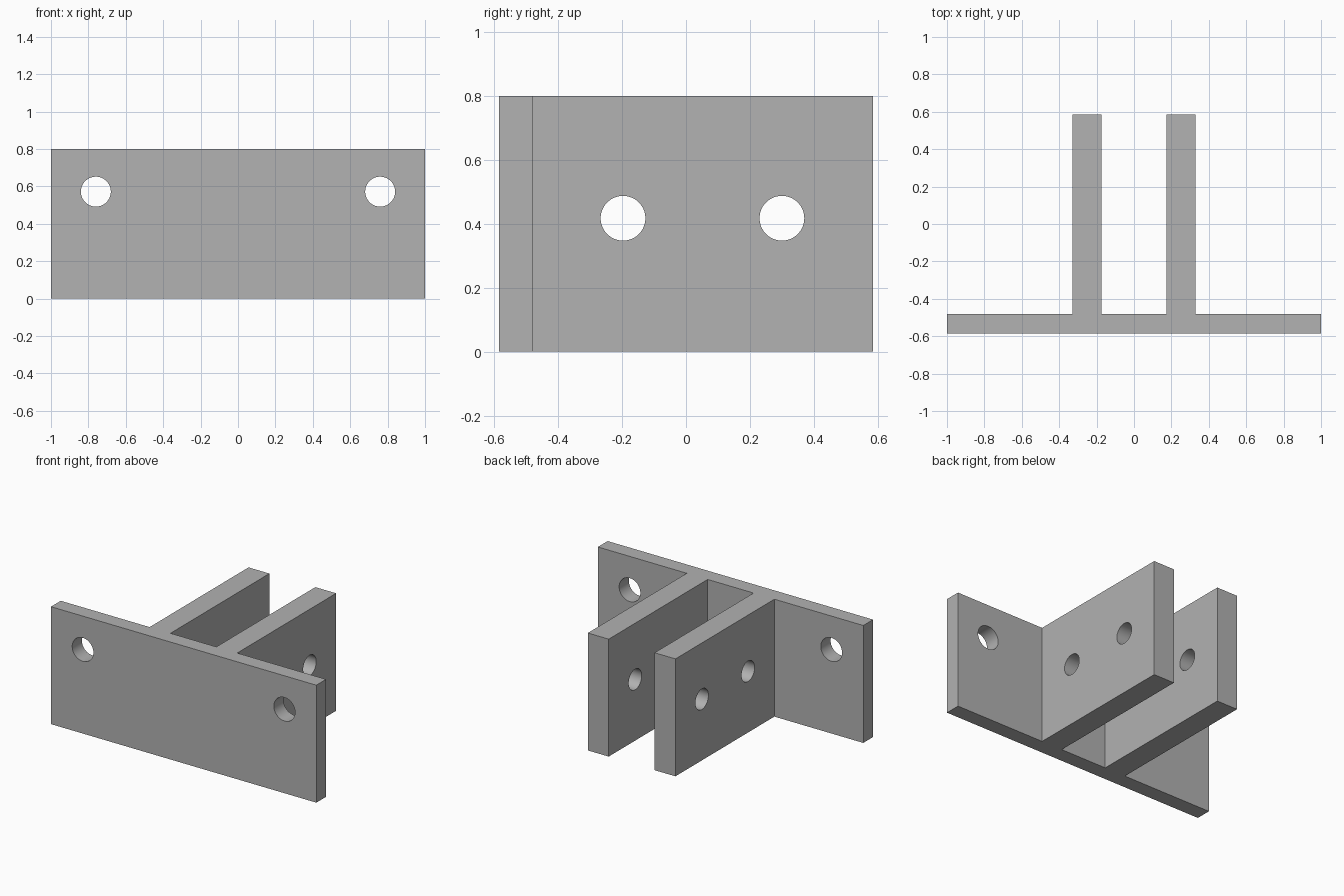
import bpy
import bmesh
from math import pi
from mathutils import Matrix

default_cube = bpy.data.objects.get("Cube")
if default_cube:
    bpy.data.objects.remove(default_cube, do_unlink=True)

HEIGHT = 0.8
FRONT, PLATE_BACK, BACK = -0.585, -0.48, 0.585
FIN_IN, FIN_OUT = 0.173, 0.33

# Material
grey = bpy.data.materials.new("plain grey")
grey.use_nodes = True
colour = (0.445, 0.445, 0.445, 1)
grey.diffuse_color = colour
grey.node_tree.nodes["Principled BSDF"].inputs["Base Color"].default_value = colour


def make_object(name, bm):
    bmesh.ops.recalc_face_normals(bm, faces=bm.faces)
    mesh = bpy.data.meshes.new(name)
    bm.to_mesh(mesh)
    bm.free()
    mesh.materials.append(grey)
    obj = bpy.data.objects.new(name, mesh)
    bpy.context.collection.objects.link(obj)
    return obj


def drill(target, centre, radius, depth, axis):
    """Bore a round hole along the given axis."""
    bm = bmesh.new()
    turn = Matrix.Rotation(pi / 2, 4, "Y" if axis == "X" else "X")
    bmesh.ops.create_cone(bm, cap_ends=True, segments=64, radius1=radius,
                          radius2=radius, depth=depth,
                          matrix=Matrix.Translation(centre) @ turn)
    cutter = make_object("hole_cutter", bm)
    cutter.hide_render = True
    mod = target.modifiers.new("hole", "BOOLEAN")
    mod.operation = "DIFFERENCE"
    mod.solver = "EXACT"
    mod.object = cutter
    bpy.context.view_layer.objects.active = target
    bpy.ops.object.modifier_apply(modifier=mod.name)
    bpy.data.objects.remove(cutter, do_unlink=True)


# Bracket body: mounting plate with two fins, extruded from its plan outline
half = [(1, FRONT), (1, PLATE_BACK), (FIN_OUT, PLATE_BACK),
        (FIN_OUT, BACK), (FIN_IN, BACK), (FIN_IN, PLATE_BACK)]
outline = half + [(-x, y) for x, y in reversed(half)]
bm = bmesh.new()
base = bm.faces.new([bm.verts.new((x, y, 0)) for x, y in outline])
extruded = bmesh.ops.extrude_face_region(bm, geom=[base])["geom"]
bmesh.ops.translate(bm, vec=(0, 0, HEIGHT),
                    verts=[v for v in extruded if isinstance(v, bmesh.types.BMVert)])
bracket = make_object("clevis_bracket", bm)

# Mounting holes through the plate
for x in (-0.76, 0.76):
    drill(bracket, (x, (FRONT + PLATE_BACK) / 2, 0.572), 0.08, 0.4, "Y")

# Pin holes through both fins
for y in (-0.197, 0.3):
    drill(bracket, (0, y, 0.417), 0.07, 1, "X")

# Smooth bores, sharp plate edges
bpy.ops.object.select_all(action="DESELECT")
bracket.select_set(True)
bpy.context.view_layer.objects.active = bracket
bpy.ops.object.shade_smooth_by_angle(angle=pi / 6)
